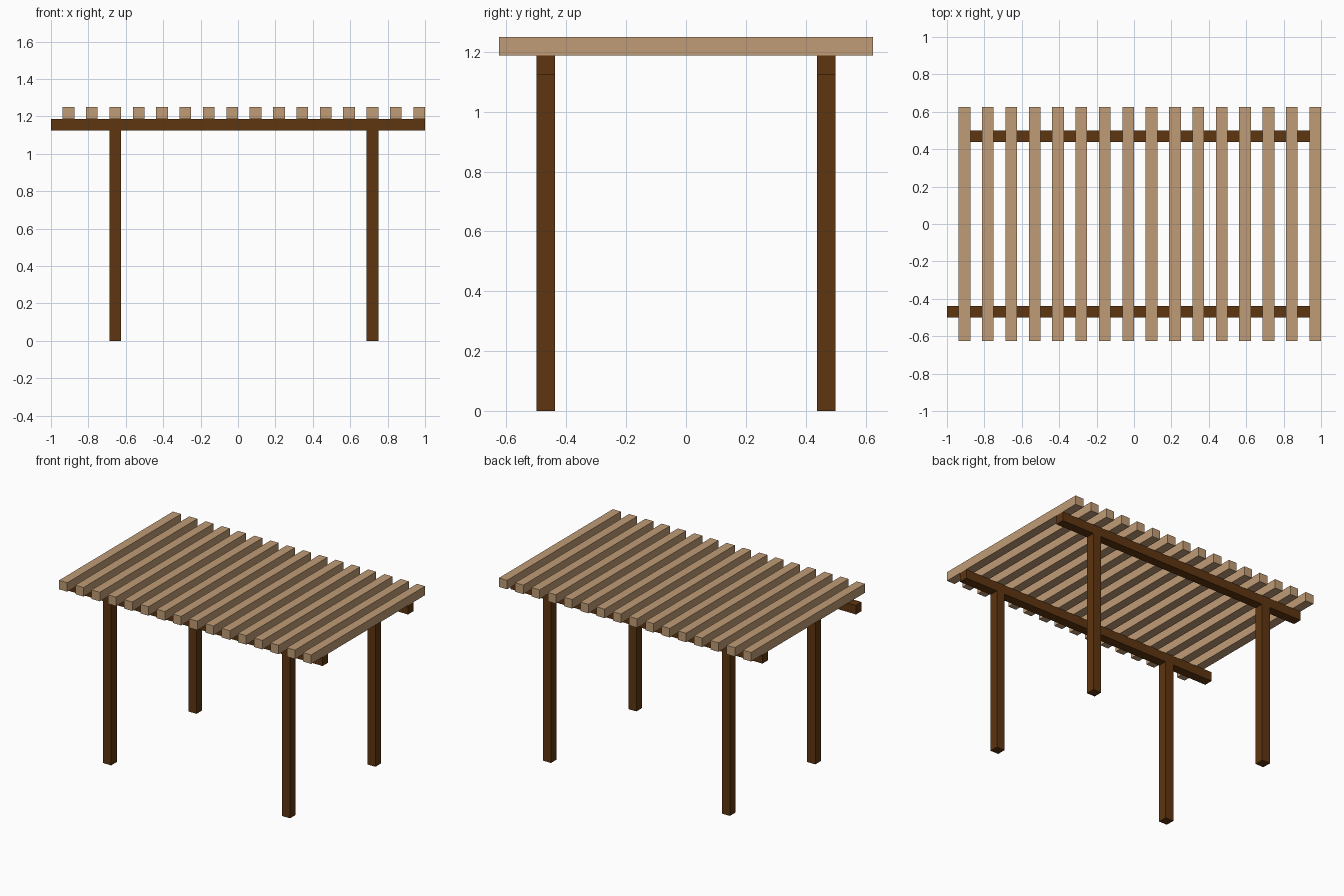
import bpy
import bmesh
from mathutils import Vector

if "Cube" in bpy.data.objects:
    bpy.data.objects.remove(bpy.data.objects["Cube"], do_unlink=True)

T = 0.0625                  # timber thickness
POST_TOP = 18 * T
BEAM_TOP = POST_TOP + T
SLAT_TOP = BEAM_TOP + T


def make_material(name, colour):
    mat = bpy.data.materials.new(name)
    mat.use_nodes = True
    mat.diffuse_color = colour
    bsdf = next(n for n in mat.node_tree.nodes if n.type == 'BSDF_PRINCIPLED')
    bsdf.inputs["Base Color"].default_value = colour
    return mat


dark_wood = make_material("dark brown wood", (0.112, 0.036, 0.005, 1))
light_wood = make_material("light tan wood", (0.53, 0.33, 0.18, 1))


def timber(name, low, high, mat):
    """Square-cut timber between two opposite corners."""
    low, high = Vector(low), Vector(high)
    bm = bmesh.new()
    bmesh.ops.create_cube(bm, size=1)
    bmesh.ops.scale(bm, vec=high - low, verts=bm.verts)
    mesh = bpy.data.meshes.new(name)
    bm.to_mesh(mesh)
    bm.free()
    mesh.materials.append(mat)
    obj = bpy.data.objects.new(name, mesh)
    obj.location = (low + high) / 2
    bpy.context.collection.objects.link(obj)
    return obj


# Posts and the beam above each pair; the back beam is a little shorter
for side, y, beam_start in (("front", -8 * T, -1), ("back", 7 * T, T - 1)):
    for end, x in (("right", -11 * T), ("left", 11 * T)):
        timber(f"{side}_{end}_post", (x, y, 0), (x + T, y + T, POST_TOP), dark_wood)
    timber(f"{side}_beam", (beam_start, y, POST_TOP), (1, y + T, BEAM_TOP), dark_wood)

# Evenly spaced roof slats across the beams
for i in range(16):
    x = T - 1 + 2 * T * i
    timber(f"roof_slat_{i + 1}", (x, -10 * T, BEAM_TOP), (x + T, 10 * T, SLAT_TOP), light_wood)
